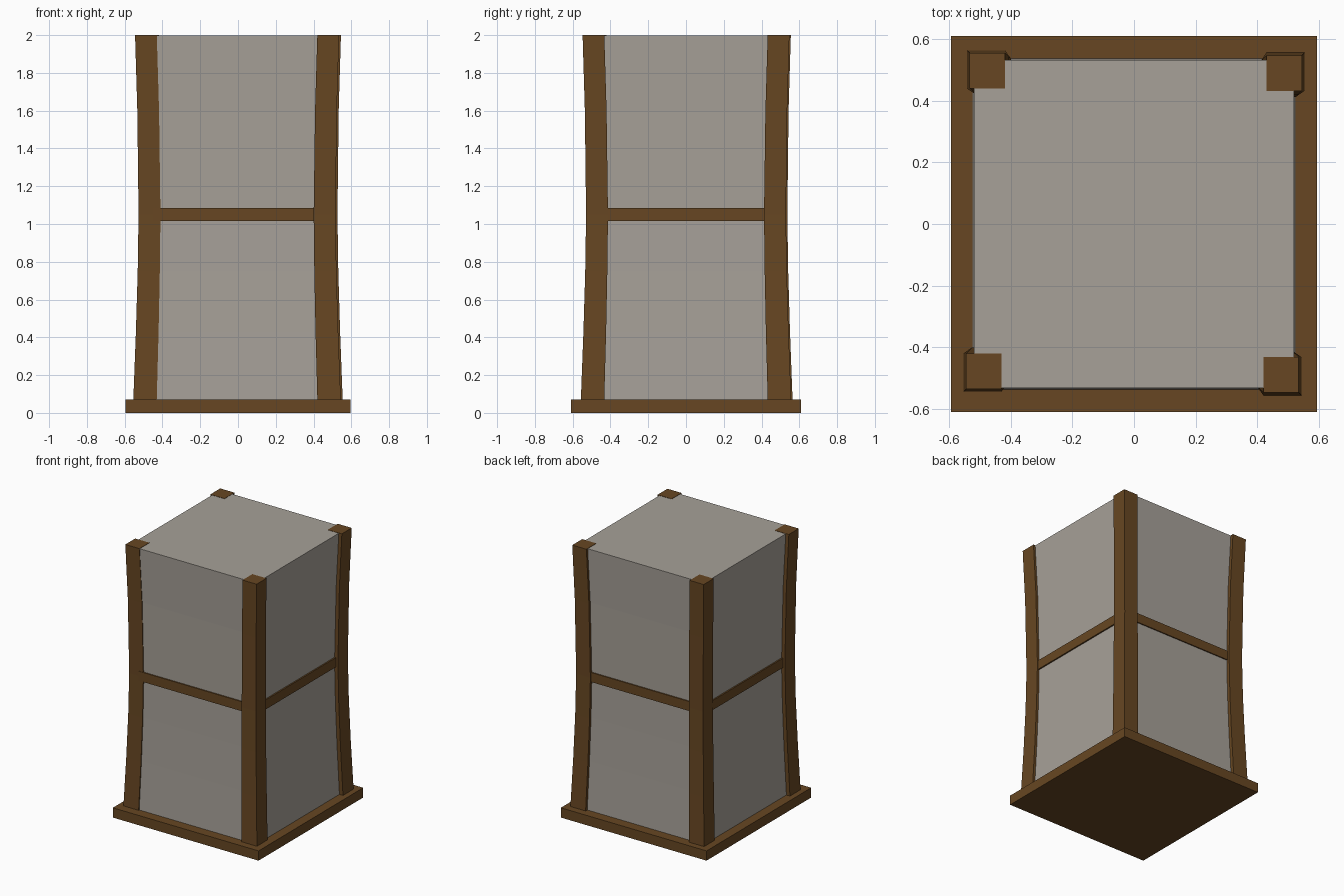
import bpy, bmesh

if "Cube" in bpy.data.objects:
    bpy.data.objects.remove(bpy.data.objects["Cube"])


def material(name, rgb):
    m = bpy.data.materials.new(name)
    m.diffuse_color = (*rgb, 1)
    m.use_nodes = True
    m.node_tree.nodes["Principled BSDF"].inputs["Base Color"].default_value = m.diffuse_color
    return m


WOOD = material("brown wood", (0.135, 0.062, 0.016))
PAPER = material("warm grey paper", (0.385, 0.355, 0.315))


def loft(name, rings, mat):
    """Stack of rectangles (cx, cy, half_x, half_y, z) joined into a closed solid."""
    bm = bmesh.new()
    loops = [[bm.verts.new((cx + sx * hx, cy + sy * hy, z))
              for sx, sy in ((-1, -1), (1, -1), (1, 1), (-1, 1))]
             for cx, cy, hx, hy, z in rings]
    for a, b in zip(loops, loops[1:]):
        for i in range(4):
            j = (i + 1) % 4
            bm.faces.new((a[i], a[j], b[j], b[i]))
    bm.faces.new(loops[0][::-1])
    bm.faces.new(loops[-1])
    bmesh.ops.recalc_face_normals(bm, faces=bm.faces)
    me = bpy.data.meshes.new(name)
    bm.to_mesh(me)
    bm.free()
    me.materials.append(mat)
    ob = bpy.data.objects.new(name, me)
    bpy.context.collection.objects.link(ob)
    return ob


# Base slab
loft("base", [(0, 0, 0.595, 0.61, 0), (0, 0, 0.595, 0.61, 0.072)], WOOD)

# Waisted shape shared by posts and panels: height, inward shift, post half width
WAIST = [(0.06, -0.005, 0.062), (0.43, 0.007, 0.060), (0.75, 0.015, 0.0585),
         (1.05, 0.019, 0.058), (1.6, 0.012, 0.0575), (2.0, 0.0, 0.0575)]

# Paper body, slightly concave on all sides
loft("paper_body", [(0, 0, 0.52 - d * 1.1, 0.532 - d * 1.1, min(z, 1.998))
                    for z, d, w in WAIST], PAPER)

# Four curved corner posts, set slightly unevenly
for name, x, y in (("back_left_post", -0.476, 0.4975),
                   ("back_right_post", 0.4875, 0.490),
                   ("front_left_post", -0.4875, -0.478),
                   ("front_right_post", 0.4775, -0.490)):
    sx, sy = (1 if x > 0 else -1), (1 if y > 0 else -1)
    loft(name, [(x - sx * d, y - sy * d, w, w, z) for z, d, w in WAIST], WOOD)

# Cross rails at mid height
for s, side in ((-1, "front"), (1, "back")):
    loft(side + "_rail", [(0, s * 0.50, 0.45, 0.02, z) for z in (1.015, 1.085)], WOOD)
for s, side in ((-1, "left"), (1, "right")):
    loft(side + "_rail", [(s * 0.49, 0, 0.02, 0.45, z) for z in (1.015, 1.085)], WOOD)
